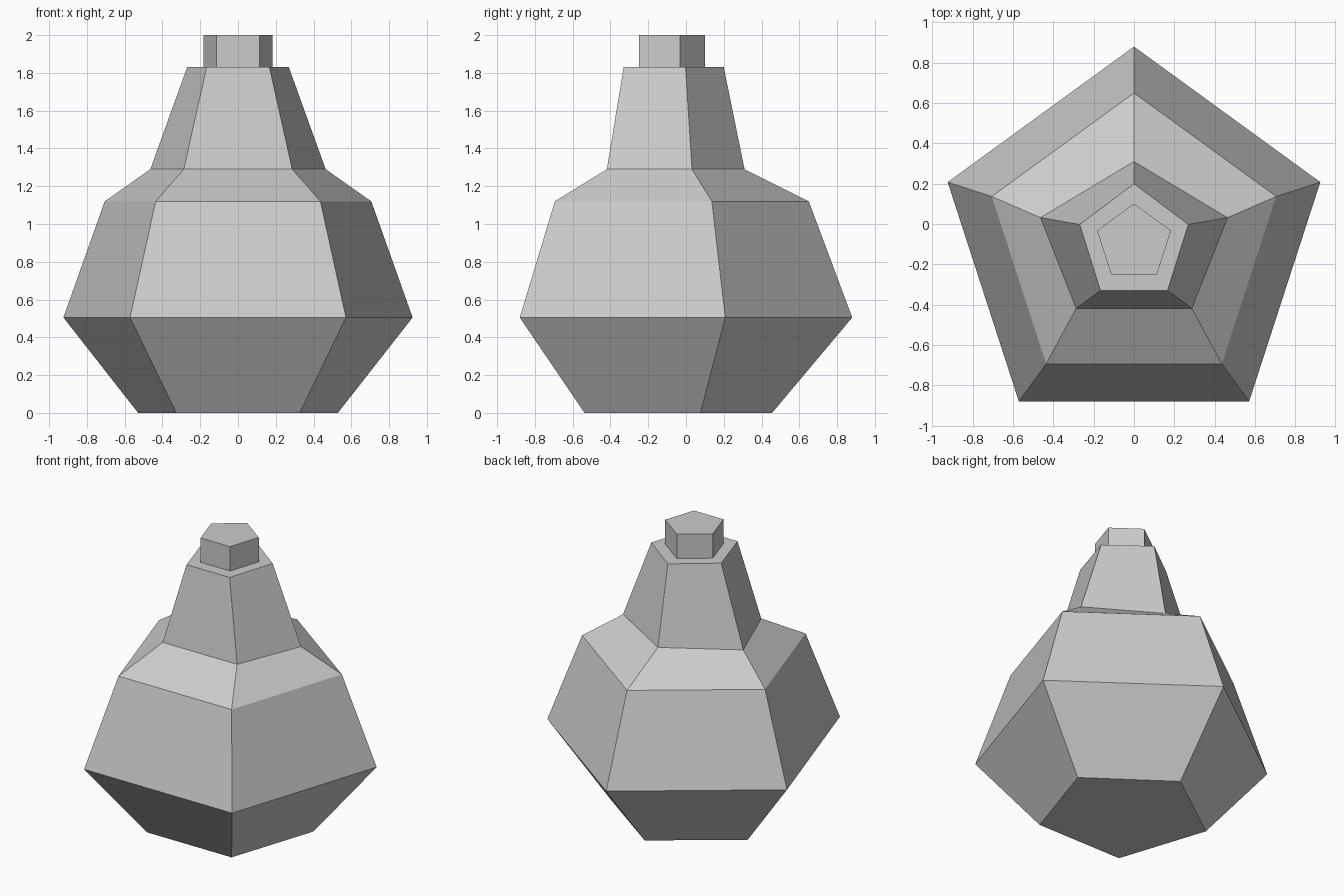
import bpy
import bmesh
from math import sin, cos, tau

default = bpy.data.objects.get("Cube")
if default:
    bpy.data.objects.remove(default)

SIDES = 5
CENTRE_Y = -0.093

grey = bpy.data.materials.new("plain_grey")
grey.use_nodes = True
colour = (0.6, 0.6, 0.6, 1)
grey.diffuse_color = colour
grey.node_tree.nodes["Principled BSDF"].inputs["Base Color"].default_value = colour


def pentagon_loft(name, rings):
    """Closed solid through five-sided rings given as (z, x radius, y radius)."""
    bm = bmesh.new()
    loops = []
    for z, rx, ry in rings:
        angles = [tau * i / SIDES for i in range(SIDES)]
        loops.append([bm.verts.new((-rx * sin(a), CENTRE_Y + ry * cos(a), z))
                      for a in angles])
    for low, high in zip(loops, loops[1:]):
        for i in range(SIDES):
            j = (i + 1) % SIDES
            bm.faces.new((low[i], low[j], high[j], high[i]))
    bm.faces.new(loops[0][::-1])
    bm.faces.new(loops[-1])
    bmesh.ops.recalc_face_normals(bm, faces=bm.faces[:])
    mesh = bpy.data.meshes.new(name)
    bm.to_mesh(mesh)
    bm.free()
    mesh.materials.append(grey)
    obj = bpy.data.objects.new(name, mesh)
    bpy.context.collection.objects.link(obj)
    return obj


# Flask body: tapered foot, wide belly, shoulder and neck
pentagon_loft("flask_body", [
    (0.0, 0.556, 0.549),
    (0.505, 0.972, 0.973),
    (1.12, 0.742, 0.743),
    (1.29, 0.488, 0.403),
    (1.83, 0.283, 0.293),
])

# Stopper on top of the neck
pentagon_loft("stopper", [(1.83, 0.193, 0.194), (2.0, 0.193, 0.194)])
